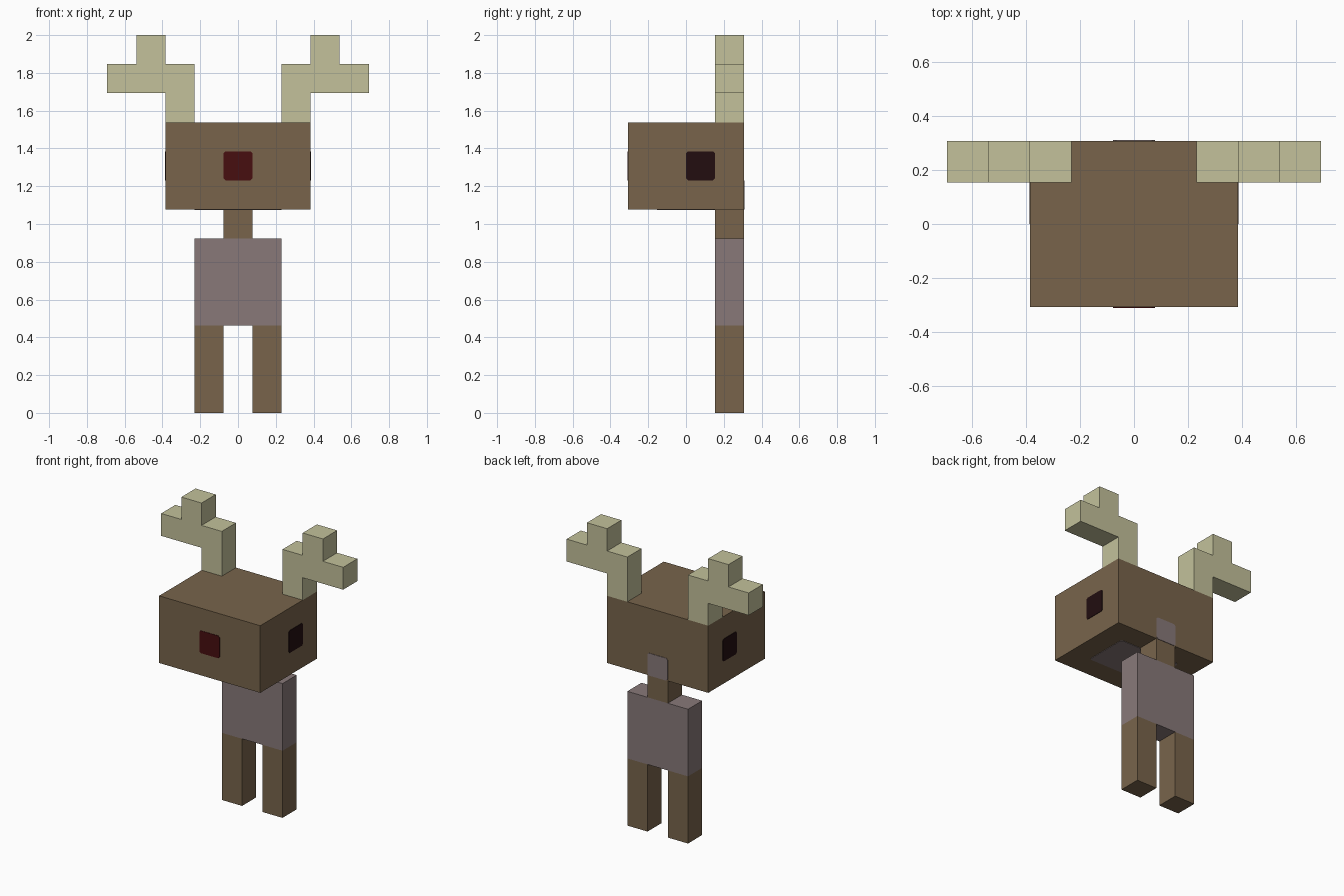
import bpy, bmesh

cube = bpy.data.objects.get("Cube")
if cube:
    bpy.data.objects.remove(cube, do_unlink=True)

U = 2 / 13          # one block; all sizes below are in blocks
SKIN = 0.02         # thickness of painted plates, in blocks


def material(name, rgb):
    lin = [((c / 255 + 0.055) / 1.055) ** 2.4 if c > 10 else c / 255 / 12.92 for c in rgb]
    mat = bpy.data.materials.new(name)
    mat.use_nodes = True
    mat.diffuse_color = (*lin, 1)
    bsdf = next(n for n in mat.node_tree.nodes if n.type == 'BSDF_PRINCIPLED')
    bsdf.inputs["Base Color"].default_value = (*lin, 1)
    bsdf.inputs["Roughness"].default_value = 0.9
    return mat


BROWN = material("brown fur", (120, 100, 75))
GREY = material("mauve grey", (136, 121, 121))
BONE = material("pale antler", (195, 193, 155))
RED = material("dark red", (71, 14, 16))
BLACK = material("eye black", (34, 13, 16))

PLACE = {
    'x': lambda p, q, d: (d, p, q),
    'y': lambda p, q, d: (p, d, q),
    'z': lambda p, q, d: (p, q, d),
}


def prism(name, profile, axis, start, end, mat):
    """Extrude a flat outline along an axis from start to end."""
    bm = bmesh.new()
    face = bm.faces.new([bm.verts.new(PLACE[axis](p, q, start)) for p, q in profile])
    new = bmesh.ops.extrude_face_region(bm, geom=[face])["geom"]
    step = PLACE[axis](0, 0, end - start)
    bmesh.ops.translate(bm, vec=step, verts=[v for v in new if isinstance(v, bmesh.types.BMVert)])
    bmesh.ops.scale(bm, vec=(U, U, U), verts=bm.verts)
    bmesh.ops.recalc_face_normals(bm, faces=bm.faces)
    mesh = bpy.data.meshes.new(name)
    bm.to_mesh(mesh)
    bm.free()
    mesh.materials.append(mat)
    obj = bpy.data.objects.new(name, mesh)
    bpy.context.collection.objects.link(obj)
    return obj


def box(name, x, y, z, mat):
    rect = [(x[0], y[0]), (x[1], y[0]), (x[1], y[1]), (x[0], y[1])]
    return prism(name, rect, 'z', z[0], z[1], mat)


def plate(name, p, q, axis, depth, mat, c=0.07):
    """Thin painted patch with clipped corners, centred on a surface."""
    (a, b), (e, f) = p, q
    outline = [(a + c, e), (b - c, e), (b, e + c), (b, f - c),
               (b - c, f), (a + c, f), (a, f - c), (a, e + c)]
    return prism(name, outline, axis, depth - SKIN, depth + SKIN, mat)


# Body, neck and head
BACK = (1, 2)
box("torso", (-1.5, 1.5), BACK, (3, 6), GREY)
box("neck", (-0.5, 0.5), BACK, (6, 7), BROWN)
box("head", (-2.5, 2.5), (-2, 2), (7, 10), BROWN)

# Painted patches on the head
plate("nose", (-0.5, 0.5), (8, 9), 'y', -2, RED)
plate("nape_patch", (-0.5, 0.5), (7, 8), 'y', 2, GREY)
plate("chin_patch", (-1.5, 1.5), (-1, 1), 'z', 7, GREY)

# Paired parts
ANTLER = [(1.5, 10), (2.5, 10), (2.5, 11), (4.5, 11), (4.5, 12),
          (3.5, 12), (3.5, 13), (2.5, 13), (2.5, 12), (1.5, 12)]
for side, s in (("left", 1), ("right", -1)):
    box(f"{side}_leg", sorted((0.5 * s, 1.5 * s)), BACK, (0, 3), BROWN)
    plate(f"{side}_eye", (0, 1), (8, 9), 'x', 2.5 * s, BLACK)
    prism(f"{side}_antler", [(x * s, z) for x, z in ANTLER], 'y', *BACK, BONE)
